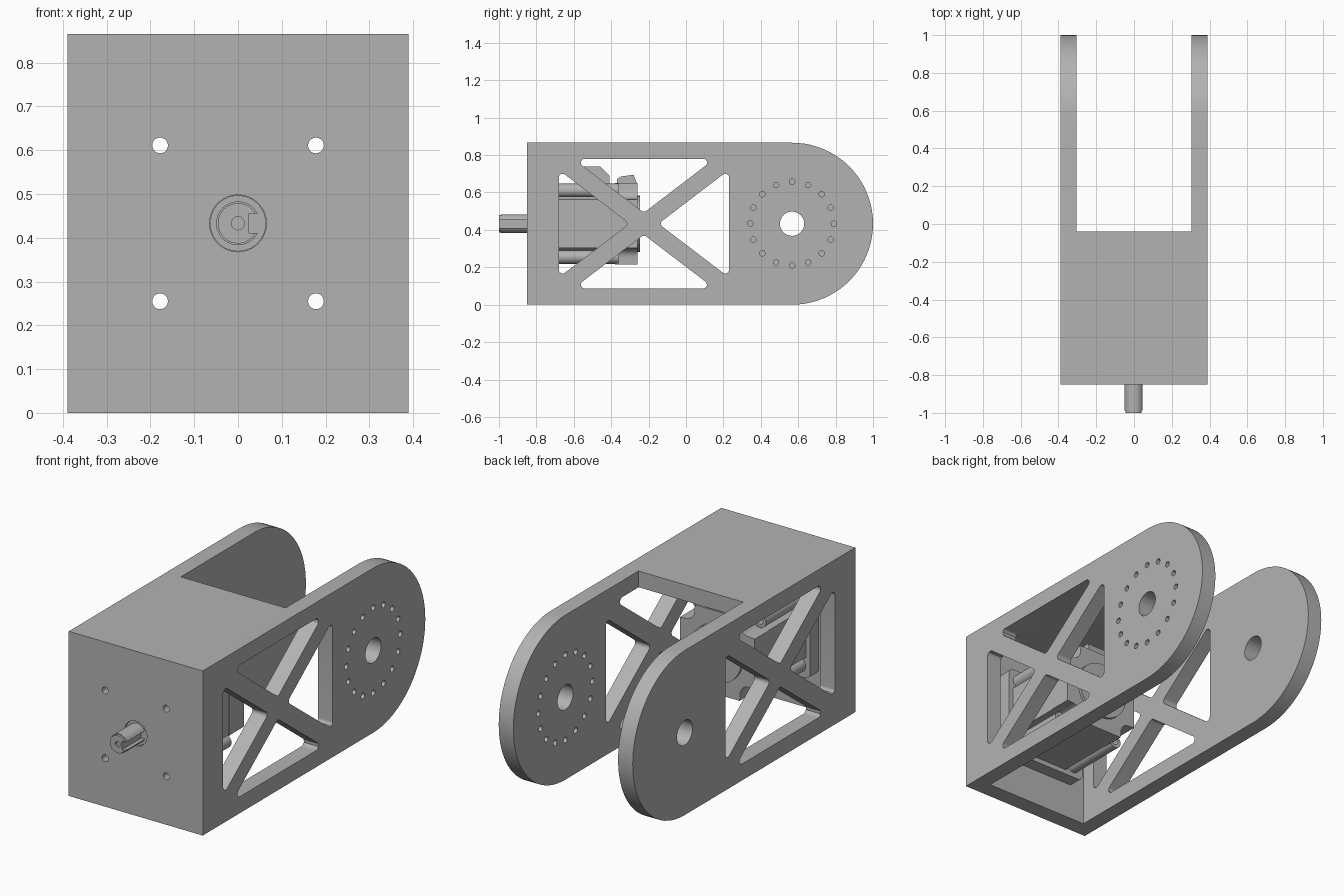
import bpy, bmesh, math
from mathutils import Vector

if "Cube" in bpy.data.objects:
    bpy.data.objects.remove(bpy.data.objects["Cube"], do_unlink=True)

grey = bpy.data.materials.new("plain grey")
grey.use_nodes = True
GREY = (0.45, 0.45, 0.45, 1)
grey.diffuse_color = GREY
grey.node_tree.nodes["Principled BSDF"].inputs["Base Color"].default_value = GREY

MID = 0.433      # height of the motor axis
TOP = 2 * MID
WALL = 0.085
HALF = 0.39


def circle(u, v, r, n=32, start=0.0, sweep=2 * math.pi):
    steps = n if sweep > 6 else n + 1
    return [(u + r * math.cos(start + sweep * i / n),
             v + r * math.sin(start + sweep * i / n)) for i in range(steps)]


def rect(u0, u1, v0, v1):
    return [(u0, v0), (u1, v0), (u1, v1), (u0, v1)]


def rounded(points, r, n=6):
    """Polygon with every corner replaced by an arc of radius r."""
    out = []
    for i, p in enumerate(points):
        p = Vector(p)
        a = (Vector(points[i - 1]) - p).normalized()
        b = (Vector(points[(i + 1) % len(points)]) - p).normalized()
        half = a.angle(b) / 2
        centre = p + (a + b).normalized() * r / math.sin(half)
        t0 = p + a * r / math.tan(half) - centre
        t1 = p + b * r / math.tan(half) - centre
        for k in range(n + 1):
            d = t0.lerp(t1, k / n).normalized() * r
            out.append(tuple(centre + d))
    return out


def prism(name, loops, start, end, axis):
    """Extrude an outline with holes; axis x uses (y, z), axis y uses (x, z)."""
    curve = bpy.data.curves.new(name, 'CURVE')
    curve.dimensions = '2D'
    curve.fill_mode = 'BOTH'
    curve.extrude = (end - start) / 2
    for loop in loops:
        s = curve.splines.new('POLY')
        s.points.add(len(loop) - 1)
        for pt, (u, v) in zip(s.points, loop):
            pt.co = (u, v, 0, 1)
        s.use_cyclic_u = True
    tmp = bpy.data.objects.new(name + " outline", curve)
    bpy.context.collection.objects.link(tmp)
    deps = bpy.context.evaluated_depsgraph_get()
    mesh = bpy.data.meshes.new_from_object(tmp.evaluated_get(deps))
    bpy.data.objects.remove(tmp, do_unlink=True)
    mid = (start + end) / 2
    bm = bmesh.new()
    bm.from_mesh(mesh)
    for v in bm.verts:
        u, w, d = v.co
        v.co = (d + mid, u, w) if axis == 'x' else (u, d + mid, w)
    bmesh.ops.remove_doubles(bm, verts=bm.verts, dist=1e-5)
    bmesh.ops.recalc_face_normals(bm, faces=bm.faces)
    bm.to_mesh(mesh)
    bm.free()
    mesh.materials.clear()
    mesh.materials.append(grey)
    obj = bpy.data.objects.new(name, mesh)
    bpy.context.collection.objects.link(obj)
    return obj


# Side plate outline with truss windows and pivot hole
PIVOT, FRONT = 0.567, -0.85
outline = [(FRONT, TOP), (FRONT, 0)] + circle(PIVOT, MID, MID, 40, -math.pi / 2, math.pi)
y0, y1, z0, z1 = -0.68, 0.23, 0.087, 0.78
yc, du, dv = (y0 + y1) / 2, 0.078, 0.059
windows = [rounded(t, 0.02) for t in (
    [(y0 + du, z1), (y1 - du, z1), (yc, MID + dv)],
    [(y0 + du, z0), (y1 - du, z0), (yc, MID - dv)],
    [(y0, z1 - dv), (y0, z0 + dv), (yc - du, MID)],
    [(y1, z1 - dv), (y1, z0 + dv), (yc + du, MID)])]
side = [outline, circle(PIVOT, MID, 0.065)] + windows
bolt_ring = [circle(PIVOT + 0.224 * math.cos(i * math.pi / 8),
                    MID + 0.224 * math.sin(i * math.pi / 8), 0.015, 14) for i in range(16)]

bracket = prism("bracket", side + bolt_ring, HALF - WALL, HALF, 'x')
plain_side = prism("plain_side_plate", side, -HALF, WALL - HALF, 'x')

# Front plate with mounting holes, and top plate
OFF = 0.178
corners = [(sx * OFF, MID + sz * OFF) for sx in (-1, 1) for sz in (-1, 1)]
bolt_holes = [circle(x, z, 0.018, 20) for x, z in corners]
W = HALF - WALL / 2
front = prism("front_plate", [rect(-W, W, 0, TOP), circle(0, MID, 0.065)] + bolt_holes,
              FRONT, FRONT + 0.09, 'y')
top = prism("top_plate", [rect(FRONT, -0.04, TOP - WALL, TOP)], -W, W, 'x')

# Fuse the plates into one bracket
for part in (plain_side, front, top):
    mod = bracket.modifiers.new("fuse", 'BOOLEAN')
    mod.operation, mod.solver, mod.object = 'UNION', 'EXACT', part
deps = bpy.context.evaluated_depsgraph_get()
fused = bpy.data.meshes.new_from_object(bracket.evaluated_get(deps))
bracket.modifiers.clear()
bracket.data = fused
for part in (plain_side, front, top):
    bpy.data.objects.remove(part, do_unlink=True)


def notched(h, n):
    """Square outline with a scooped notch at each corner."""
    pts = []
    for k in range(4):
        c, s = round(math.cos(k * math.pi / 2)), round(math.sin(k * math.pi / 2))
        for u, v in [(h, n)] + circle(h - 0.035, h - 0.035, 0.05, 8, -math.pi / 2, -math.pi / 2) + [(n, h)]:
            pts.append((c * u - s * v, MID + s * u + c * v))
    return pts


# Motor: flange, body, end cap, rear disc and corner tubes
prism("motor_flange", [rounded(rect(-0.24, 0.24, MID - 0.24, MID + 0.24), 0.03)] + bolt_holes,
      -0.76, -0.69, 'y')
prism("motor_body", [notched(0.215, 0.13)], -0.69, -0.38, 'y')
prism("motor_end_cap", [notched(0.218, 0.13)], -0.38, -0.26, 'y')
prism("motor_rear_disc", [circle(0, MID, 0.15, 48)], -0.26, -0.245, 'y')
for i, (x, z) in enumerate(corners):
    prism(f"corner_tube_{i + 1}", [circle(x, z, 0.036, 24), bolt_holes[i]], -0.69, -0.36, 'y')

# Cable connectors on top of the motor
prism("large_connector", [[(-0.57, 0.64), (-0.57, 0.74), (-0.46, 0.74), (-0.41, 0.69), (-0.41, 0.64)]],
      -0.07, 0.07, 'x')
prism("small_connector", [[(-0.37, 0.64), (-0.37, 0.67), (-0.35, 0.685), (-0.28, 0.695), (-0.26, 0.64)]],
      -0.07, 0.07, 'x')

# Output shaft with keyway, centre dimple and pilot boss
prism("pilot_boss", [circle(0, MID, 0.064, 40)], -0.84, -0.75, 'y')


def keyed(r):
    a = math.asin(0.022 / r)
    return circle(0, MID, r, 40, a, 2 * math.pi - 2 * a) + [(r * math.cos(a), MID - 0.022), (0.025, MID - 0.022), (0.025, MID + 0.022)]


prism("shaft", [keyed(0.05)], -0.988, -0.8, 'y')
prism("shaft_tip", [keyed(0.046), circle(0, MID, 0.015, 20)], -1.0, -0.988, 'y')

# Smooth curved walls, keep edges sharp
bpy.ops.object.select_all(action='DESELECT')
for obj in bpy.context.collection.objects:
    if obj.type == 'MESH' and grey.name in obj.data.materials:
        obj.select_set(True)
        bpy.context.view_layer.objects.active = obj
bpy.ops.object.shade_smooth_by_angle(angle=math.radians(30))
